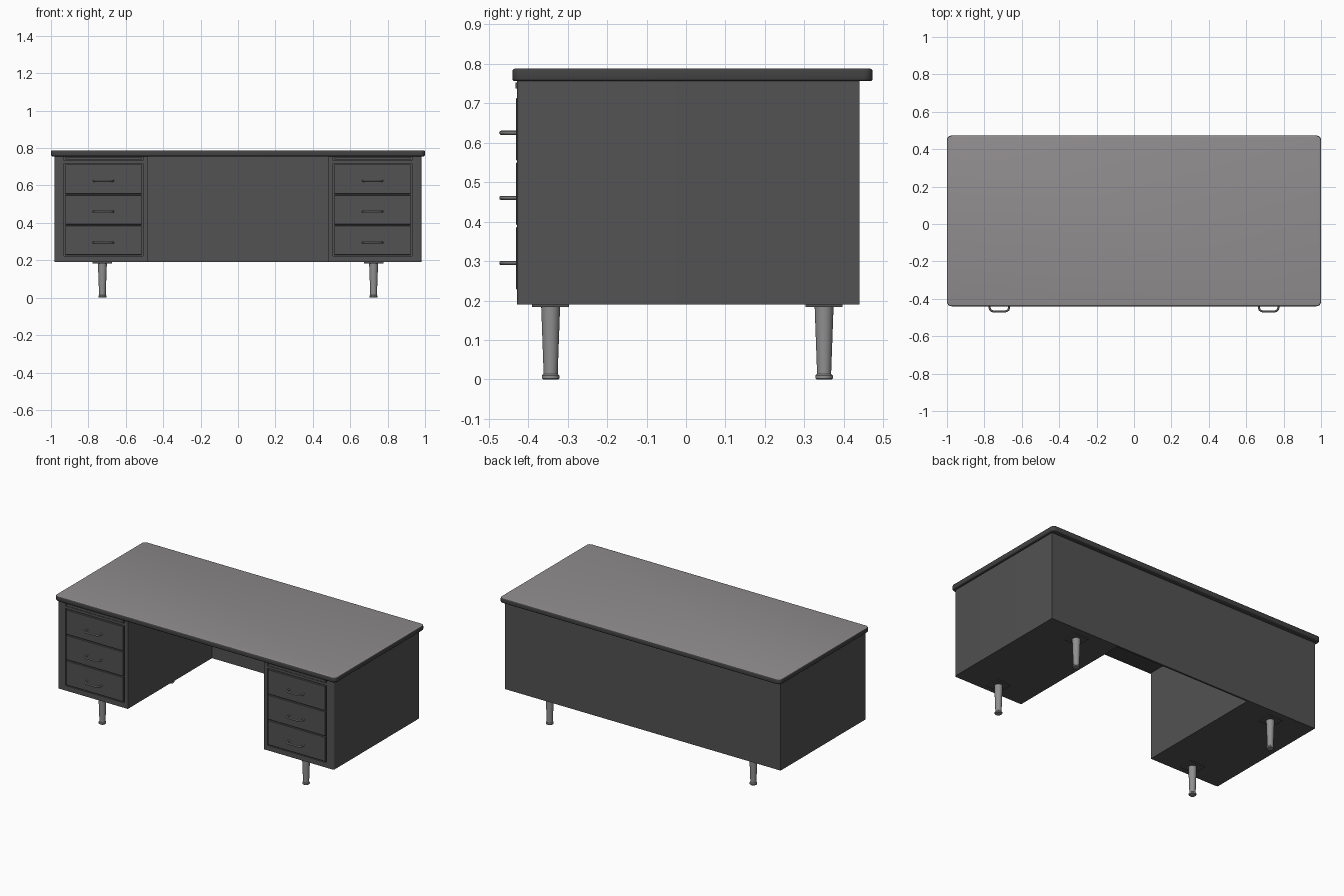
import bpy, bmesh, math
from mathutils import Vector

cube = bpy.data.objects.get("Cube")
if cube:
    bpy.data.objects.remove(cube, do_unlink=True)


def material(name, rgb):
    m = bpy.data.materials.new(name)
    m.use_nodes = True
    m.diffuse_color = (*rgb, 1)
    m.node_tree.nodes["Principled BSDF"].inputs["Base Color"].default_value = (*rgb, 1)
    return m


STEEL = material("charcoal steel", (0.085, 0.085, 0.085))
TRIM = material("dark edge trim", (0.055, 0.055, 0.057))
LAMINATE = material("grey laminate", (0.28, 0.265, 0.275))
METAL = material("brushed metal", (0.28, 0.28, 0.28))


def finish(name, bm, *mats):
    bmesh.ops.recalc_face_normals(bm, faces=bm.faces)
    mesh = bpy.data.meshes.new(name)
    bm.to_mesh(mesh)
    bm.free()
    for m in mats:
        mesh.materials.append(m)
    obj = bpy.data.objects.new(name, mesh)
    bpy.context.collection.objects.link(obj)
    return obj


def box_bm(x, y, z):
    """Box from (min, max) pairs on each axis."""
    bm = bmesh.new()
    bmesh.ops.create_cube(bm, size=1)
    for v in bm.verts:
        v.co = Vector(max(r) if c > 0 else min(r) for c, r in zip(v.co, (x, y, z)))
    return bm


def bevel(bm, width, segments, rule):
    edges = [e for e in bm.edges if rule(e)]
    bmesh.ops.bevel(bm, geom=edges, offset=width, segments=segments,
                    profile=0.5, affect='EDGES')


def upright(e):
    return abs((e.verts[0].co - e.verts[1].co).normalized().z) > 0.99


def activate(obj):
    bpy.ops.object.select_all(action='DESELECT')
    obj.select_set(True)
    bpy.context.view_layer.objects.active = obj


def smooth(obj):
    activate(obj)
    bpy.ops.object.shade_smooth_by_angle(angle=math.radians(40))


def cut(obj, x, y, z):
    """Carve a box-shaped recess out of an object."""
    cutter = finish("recess_cutter", box_bm(x, y, z))
    cutter.hide_render = True
    mod = obj.modifiers.new("recess", 'BOOLEAN')
    mod.operation = 'DIFFERENCE'
    mod.object = cutter
    activate(obj)
    bpy.ops.object.modifier_apply(modifier=mod.name)
    bpy.data.objects.remove(cutter, do_unlink=True)


FRONT, BACK, FLOOR, UNDER_TOP = -0.428, 0.44, 0.19, 0.756

# Desktop: rounded corners, soft edge, laminate on the upper face
bm = box_bm((-1, 1), (-0.44, 0.473), (UNDER_TOP, 0.788))
bevel(bm, 0.025, 5, upright)
bevel(bm, 0.007, 3, lambda e: not upright(e) and e.calc_face_angle(0) > 1)
bm.normal_update()
for f in bm.faces:
    f.material_index = 1 if f.normal.z > 0.9 and f.calc_center_median().z > 0.78 else 0
smooth(finish("desktop", bm, TRIM, LAMINATE))

# Modesty panel closing the back of the kneehole
finish("back_panel", box_bm((-0.486, 0.486), (BACK - 0.012, BACK), (FLOOR, UNDER_TOP)), STEEL)


def pedestal(side, s):
    bm = box_bm((s * 0.485, s * 0.982), (FRONT, BACK), (FLOOR, UNDER_TOP))
    bevel(bm, 0.01, 4, lambda e: upright(e) and e.verts[0].co.y < 0
          and abs(e.verts[0].co.x) > 0.9)
    body = finish(side + "_pedestal", bm, STEEL)
    recess_x, depth = (s * 0.508, s * 0.93), (FRONT - 0.05, FRONT + 0.012)
    cut(body, recess_x, depth, (0.222, 0.718))
    cut(body, recess_x, depth, (0.734, 0.8))
    smooth(body)

    # Pull-out writing board above the drawers
    finish(side + "_writing_board", box_bm((s * 0.515, s * 0.923),
           (FRONT - 0.004, FRONT + 0.014), (0.738, 0.753)), STEEL)

    # Three drawers with bowed handles
    for i, level in enumerate(("bottom", "middle", "top")):
        z = 0.228 + i * 0.1635
        bm = box_bm((s * 0.515, s * 0.923), (FRONT - 0.003, FRONT + 0.014), (z, z + 0.158))
        bevel(bm, 0.002, 1, lambda e: all(v.co.y < FRONT for v in e.verts))
        finish(f"{side}_{level}_drawer", bm, STEEL)
        handle(f"{side}_{level}_handle", s * 0.72, 0.295 + i * 0.165)


def handle(name, x, z):
    curve = bpy.data.curves.new(name, 'CURVE')
    curve.dimensions = '3D'
    curve.bevel_depth = 0.0055
    curve.bevel_resolution = 2
    curve.use_fill_caps = True
    half = [(0.052, FRONT), (0.052, -0.448), (0.049, -0.458), (0.041, -0.465), (0.028, -0.468)]
    path = [(-px, y) for px, y in half] + half[::-1]
    spline = curve.splines.new('POLY')
    spline.points.add(len(path) - 1)
    for p, (px, y) in zip(spline.points, path):
        p.co = (x + px, y, z, 1)
    curve.materials.append(METAL)
    obj = bpy.data.objects.new(name, curve)
    bpy.context.collection.objects.link(obj)
    activate(obj)
    bpy.ops.object.convert(target='MESH')
    smooth(bpy.context.object)


def leg(name, x, y):
    # Square mounting plate
    finish(name + "_plate", box_bm((x - 0.052, x + 0.052), (y - 0.047, y + 0.047),
                                   (0.184, FLOOR + 0.001)), STEEL)
    # Tapered turned leg with a small glide at the foot
    profile = [(0, 0), (0.019, 0), (0.022, 0.003), (0.022, 0.01), (0.018, 0.014),
               (0.018, 0.02), (0.024, 0.186), (0, 0.186)]
    bm = bmesh.new()
    verts = [bm.verts.new((x + r, y, z)) for r, z in profile]
    edges = [bm.edges.new(pair) for pair in zip(verts, verts[1:])]
    bmesh.ops.spin(bm, geom=verts + edges, cent=(x, y, 0), axis=(0, 0, 1),
                   angle=math.tau, steps=24)
    bmesh.ops.remove_doubles(bm, verts=bm.verts, dist=0.0001)
    smooth(finish(name, bm, METAL))


for side, s in (("left", 1), ("right", -1)):
    pedestal(side, s)
    leg(f"front_{side}_leg", s * 0.725, -0.343)
    leg(f"back_{side}_leg", s * 0.725, 0.35)
